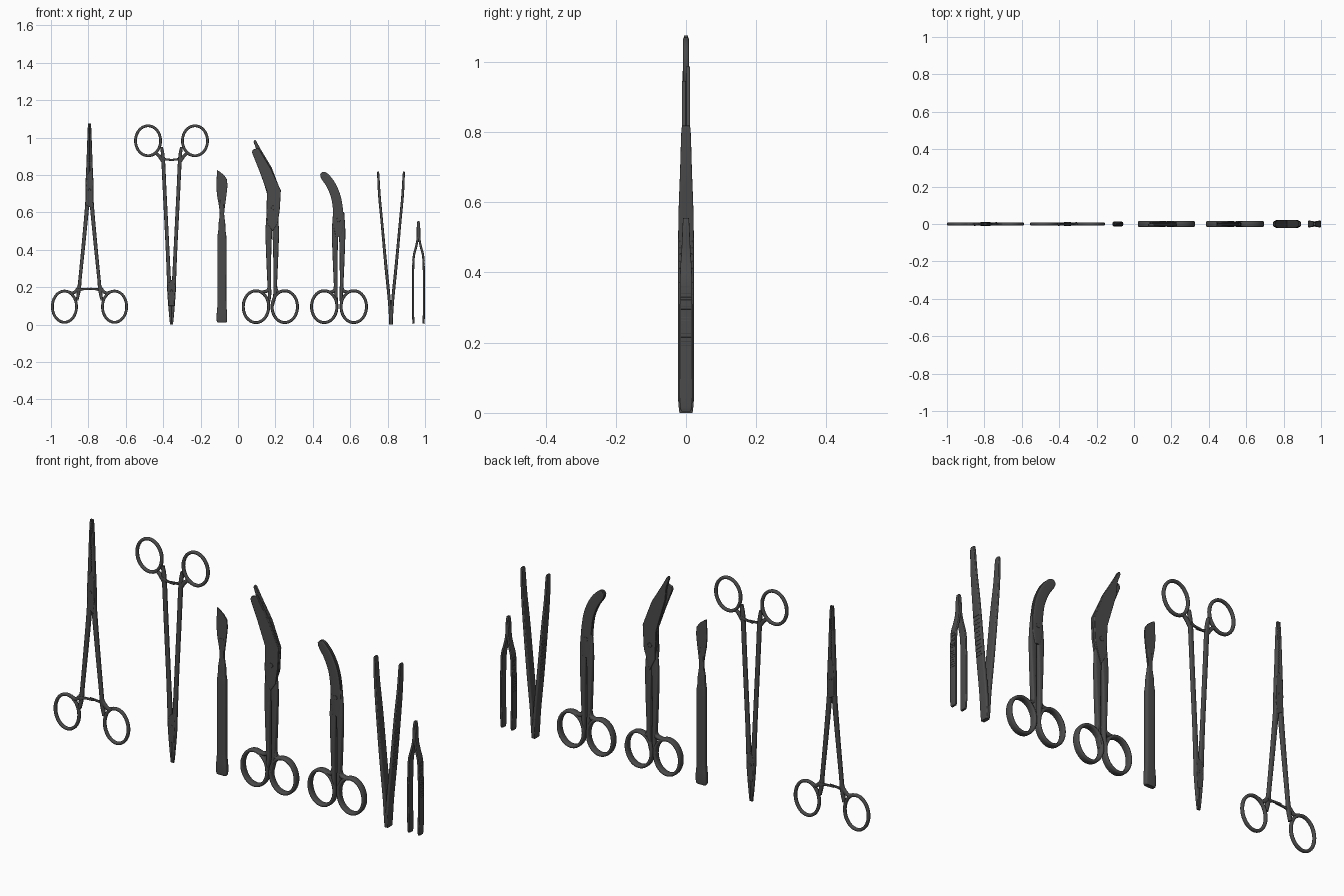
import bpy, bmesh
from math import sin, cos, pi, radians, copysign
from mathutils import Vector

steel = bpy.data.materials.new("dark_steel")
steel.diffuse_color = (0.07, 0.07, 0.07, 1)


def finish(name, bm):
    bmesh.ops.recalc_face_normals(bm, faces=bm.faces)
    me = bpy.data.meshes.new(name)
    bm.to_mesh(me)
    bm.free()
    me.shade_smooth()
    me.set_sharp_from_angle(angle=radians(40))
    me.materials.append(steel)
    ob = bpy.data.objects.new(name, me)
    bpy.context.collection.objects.link(ob)
    return ob


def spline(pts, k=6):
    """Catmull-Rom resampling of (x, z, half width, half depth) points."""
    p = [Vector(q) for q in pts]
    p = [p[0] * 2 - p[1]] + p + [p[-1] * 2 - p[-2]]
    out = []
    for i in range(1, len(p) - 2):
        a, b, c, d = p[i - 1:i + 3]
        for j in range(k):
            t = j / k
            out.append(0.5 * (2 * b + (c - a) * t + (2 * a - 5 * b + 4 * c - d) * t * t
                              + (3 * b - a - 3 * c + d) * t ** 3))
    return out + [p[-2]]


def loft(name, pts, y=0.0, power=4.0, closed=False, n=16):
    """Sweep a superellipse section along a path in the xz plane."""
    path = [Vector(q) for q in pts] if closed else spline(pts)
    bm, rows, m = bmesh.new(), [], len(path)
    for i, (x, z, w, d) in enumerate(path):
        a = path[(i - 1) % m] if closed else path[max(i - 1, 0)]
        b = path[(i + 1) % m] if closed else path[min(i + 1, m - 1)]
        t = Vector((b[0] - a[0], b[1] - a[1])).normalized()
        row = []
        for j in range(n):
            c, s = cos(2 * pi * (j + .5) / n), sin(2 * pi * (j + .5) / n)
            u = copysign(abs(c) ** (2 / power), c) * w
            v = copysign(abs(s) ** (2 / power), s) * d
            row.append(bm.verts.new((x - t.y * u, y + v, z + t.x * u)))
        rows.append(row)
    for i in range(m if closed else m - 1):
        r, q = rows[i], rows[(i + 1) % m]
        for j in range(n):
            bm.faces.new((r[j], r[(j + 1) % n], q[(j + 1) % n], q[j]))
    if not closed:
        bm.faces.new(rows[0])
        bm.faces.new(rows[-1])
    return finish(name, bm)


def ring(name, cx, cz, rx, rz, w, d, power=2.5):
    pts = [(cx + (rx - w) * cos(a), cz + (rz - w) * sin(a), w, d)
           for a in (2 * pi * i / 48 for i in range(48))]
    return loft(name, pts, power=power, closed=True)


def slab(name, outline, y0, y1, bevel=0.002):
    bm = bmesh.new()
    f = bm.faces.new([bm.verts.new((x, y0, z)) for x, z in outline])
    ext = bmesh.ops.extrude_face_region(bm, geom=[f])
    bmesh.ops.translate(bm, vec=(0, y1 - y0, 0),
                        verts=[v for v in ext["geom"] if isinstance(v, bmesh.types.BMVert)])
    ob = finish(name, bm)
    mod = ob.modifiers.new("soft_edges", "BEVEL")
    mod.width, mod.segments = bevel, 2
    return ob


def screw(name, x, z, r, half):
    circle = [(x + r * cos(2 * pi * i / 20), z + r * sin(2 * pi * i / 20)) for i in range(20)]
    return slab(name, circle, -half, half, 0.001)


def box(name, x, z, w, d, h, y=0):
    return slab(name, [(x - w, z - h), (x + w, z - h), (x + w, z + h), (x - w, z + h)],
                y - d, y + d, 0.0005)


def clamp(name, cx, arm, ring_x, ring_z, rx, rz, up):
    """Ring-handled clamp; up = +1 with the jaws at the top, -1 with the jaws below."""
    root_x, root_z = arm[-2][0], arm[-2][1]
    for s, side in ((-1, "left"), (1, "right")):
        loft(f"{name}_{side}_arm", [(cx + s * x, z, w, d) for x, z, w, d in arm])
        ring(f"{name}_{side}_ring", cx + s * ring_x, ring_z, rx, rz, 0.0075, 0.0085)
        # web from arm into the ring
        top = ring_z + up * (rz - 0.008)
        loft(f"{name}_{side}_ring_web",
             [(cx + s * root_x, root_z + up * 0.025, 0.006, 0.007),
              (cx + s * (root_x + 0.007), root_z + up * 0.002, 0.010, 0.008),
              (cx + s * (ring_x - 0.045), top - up * 0.010, 0.008, 0.008),
              (cx + s * (ring_x - 0.02), top - up * 0.001, 0.006, 0.008)], power=3)
        # ratchet half, overlapping its partner
        loft(f"{name}_{side}_ratchet",
             [(cx + s * (root_x + 0.004), root_z - up * 0.004, 0.010, 0.007),
              (cx + s * (root_x - 0.018), root_z + up * 0.002, 0.006, 0.004),
              (cx - s * 0.012, root_z + up * 0.005, 0.0055, 0.003)], y=s * 0.0032)


# Straight clamp, jaws up
cx = -0.794
clamp("clamp", cx,
      [(0.0045, 1.075, 0.004, 0.006), (0.006, 1.0, 0.0055, 0.009), (0.009, 0.85, 0.008, 0.010),
       (0.011, 0.74, 0.011, 0.010), (0.012, 0.65, 0.011, 0.010), (0.030, 0.45, 0.010, 0.009),
       (0.050, 0.25, 0.009, 0.008), (0.056, 0.187, 0.010, 0.008), (0.066, 0.13, 0.007, 0.008)],
      0.134, 0.096, 0.072, 0.091, 1)
slab("clamp_box_lock", [(cx - .019, .64), (cx + .015, .62), (cx + .021, .68), (cx + .018, .80),
                        (cx + .006, .83), (cx - .014, .80), (cx - .02, .72)], -0.0105, 0.0105)
screw("clamp_pivot", cx, 0.72, 0.007, 0.0115)
for i in range(26):
    z = 0.85 + i * 0.0085
    box("clamp_jaw_tooth", cx, z, 0.011 - i * 0.0001, 0.006, 0.002)

# Needle holder, jaws down
cx = -0.3555
clamp("needle_holder", cx,
      [(0.004, 0.0, 0.004, 0.005), (0.007, 0.06, 0.007, 0.007), (0.011, 0.16, 0.011, 0.009),
       (0.013, 0.22, 0.011, 0.009), (0.021, 0.40, 0.010, 0.008), (0.036, 0.70, 0.010, 0.008),
       (0.045, 0.885, 0.010, 0.008), (0.053, 0.95, 0.007, 0.008)],
      0.1255, 0.983, 0.0745, 0.0875, -1)
slab("needle_holder_box_lock", [(cx - .02, .19), (cx - .014, .10), (cx + .014, .10), (cx + .02, .19),
                                (cx + .016, .25), (cx - .012, .23)], -0.0095, 0.0095)
screw("needle_holder_pivot", cx, 0.18, 0.007, 0.0105)

# Scalpel
x = -0.086
loft("scalpel_handle", [(x, .012, .024, .010), (x, .022, .028, .012), (x, .06, .028, .013),
                        (x, .12, .024, .012), (x, .30, .024, .012), (x, .46, .024, .012),
                        (x, .50, .020, .011), (x, .54, .018, .010), (x, .58, .013, .007),
                        (x, .62, .011, .005), (x, .68, .009, .004)], power=5)
slab("scalpel_blade", [(-.112, .826), (-.098, .818), (-.075, .80), (-.060, .778), (-.056, .745),
                       (-.062, .69), (-.070, .63), (-.076, .58), (-.097, .58), (-.101, .63),
                       (-.112, .69), (-.116, .74)], -0.003, 0.003, 0.001)


def scissor_handles(name, cx, ring_cx, ring_off):
    for s, side in ((-1, "left"), (1, "right")):
        ring(f"{name}_{side}_ring", ring_cx + s * ring_off, 0.096, 0.076, 0.093, 0.008, 0.0165, 3)
        loft(f"{name}_{side}_shank",
             [(ring_cx + s * 0.012, 0.10, 0.007, 0.014), (cx + s * 0.014, 0.16, 0.009, 0.014),
              (cx + s * 0.016, 0.22, 0.010, 0.013), (cx + s * 0.019, 0.38, 0.014, 0.012),
              (cx + s * 0.018, 0.50, 0.018, 0.010), (cx + s * 0.010, 0.60, 0.020, 0.007)],
             y=-s * 0.001)
        # web between shank and ring top
        loft(f"{name}_{side}_ring_web",
             [(cx + s * 0.018, 0.225, 0.005, 0.010), (cx + s * 0.022, 0.185, 0.009, 0.013),
              (ring_cx + s * (ring_off - 0.035), 0.175, 0.008, 0.014),
              (ring_cx + s * (ring_off - 0.01), 0.180, 0.006, 0.015)], power=3)


# Bandage scissors, angled blades
scissor_handles("bandage_scissors", 0.183, 0.173, 0.077)
slab("bandage_front_blade", [(.074, .922), (.080, .935), (.108, .946), (.175, .835), (.229, .718),
                             (.224, .62), (.212, .54), (.185, .50), (.158, .54), (.152, .60),
                             (.155, .71), (.115, .82)], -0.012, 0.0)
slab("bandage_probe_blade", [(.083, .978), (.088, .988), (.096, .984), (.12, .94), (.18, .84),
                             (.228, .715), (.222, .60), (.19, .50), (.16, .56), (.155, .70),
                             (.105, .87), (.10, .93)], 0.0, 0.012)
screw("bandage_scissors_pivot", 0.188, 0.625, 0.011, 0.014)

# Curved scissors
scissor_handles("curved_scissors", 0.538, 0.54, 0.079)
for s, side in ((-1, "front"), (1, "back")):
    loft(f"curved_scissors_{side}_blade",
         [(.538, .47, .016, .006), (.538, .53, .026, .006), (.536, .60, .027, .006),
          (.524, .68, .026, .006), (.498, .745, .025, .006), (.468, .787, .023, .005),
          (.452, .803, .017, .005), (.444, .809, .008, .004)], y=s * 0.006, power=5)
screw("curved_scissors_pivot", 0.537, 0.56, 0.011, 0.0135)

# Two forceps: mirrored spring legs, joined at one end, with grip ridges
big = [(.069, .818, .004, .010), (.068, .80, .006, .0135), (.062, .69, .007, .017),
       (.048, .54, .007, .022), (.028, .32, .008, .0225), (.010, .14, .008, .0225),
       (.004, .04, .007, .0225), (.0035, .0, .006, .019)]
small = [(.002, .555, .003, .008), (.004, .53, .005, .010), (.005, .46, .006, .013),
         (.013, .415, .006, .016), (.025, .365, .006, .0175), (.0285, .28, .0055, .018),
         (.029, .15, .0055, .018), (.028, .03, .0055, .018), (.0265, .005, .005, .014)]
for name, cx, legs, z0, z1, count in (("large_forceps", 0.818, big, .30, .48, 18),
                                      ("small_forceps", 0.965, small, .19, .36, 17)):
    for s, side in ((-1, "left"), (1, "right")):
        leg = [(cx + s * x, z, w, d) for x, z, w, d in legs]
        loft(f"{name}_{side}_leg", leg, power=6)
        samples = spline(leg, 12)
        for i in range(count):
            z = z0 + (z1 - z0) * i / (count - 1)
            p = min(samples, key=lambda q: abs(q[1] - z))
            box(f"{name}_{side}_grip_ridge", p[0] + s * p[2], p[1], 0.001, p[3] * 0.8, 0.002)
